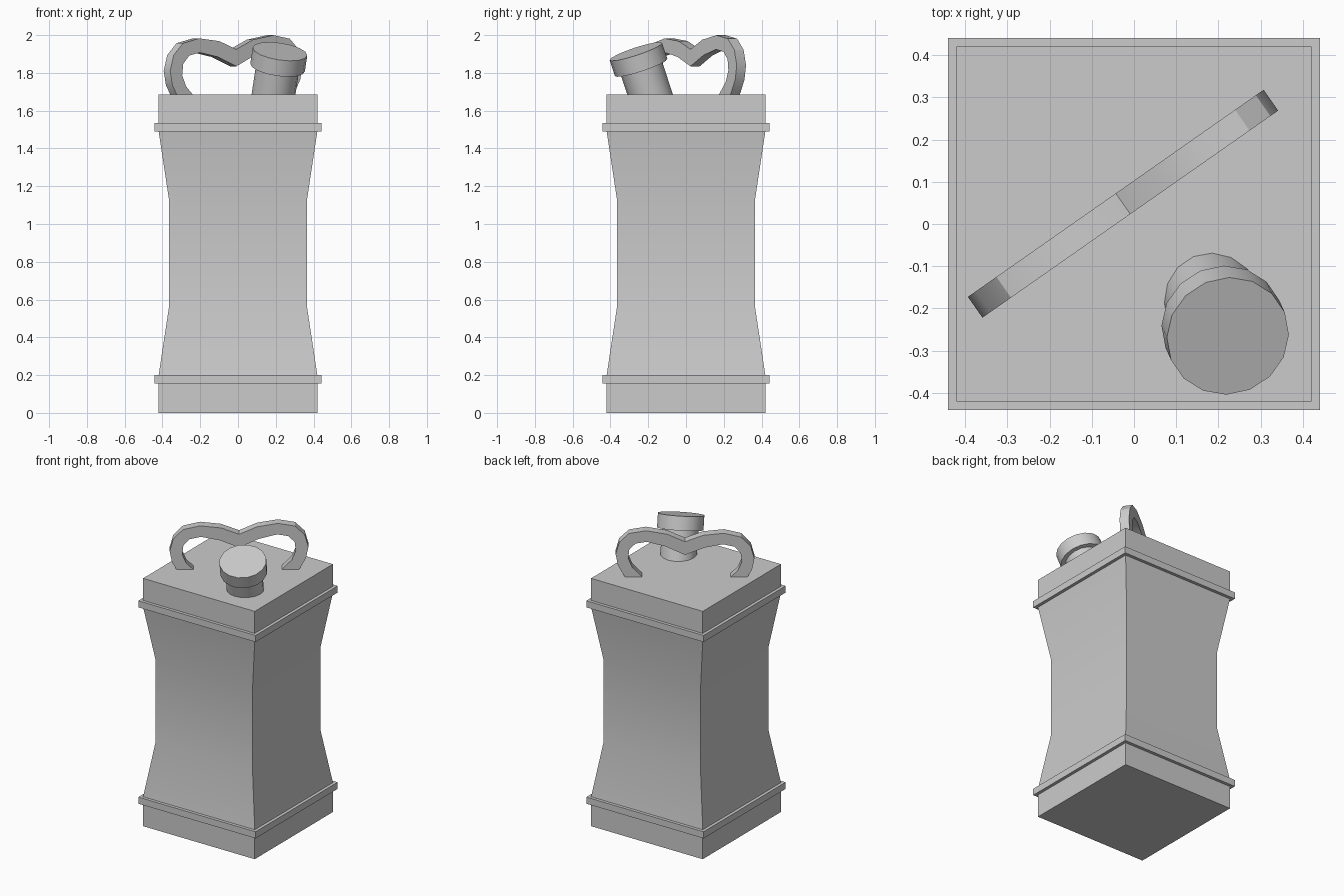
import bpy, bmesh, math
from mathutils import Vector, Matrix

cube = bpy.data.objects.get("Cube")
if cube:
    bpy.data.objects.remove(cube, do_unlink=True)

grey = bpy.data.materials.new("plain_grey")
grey.use_nodes = True
colour = (0.6, 0.6, 0.6, 1)
grey.diffuse_color = colour
grey.node_tree.nodes["Principled BSDF"].inputs["Base Color"].default_value = colour


def finish(name, bm, matrix=None):
    """Turn a bmesh into a smooth-by-angle object."""
    if matrix:
        bm.transform(matrix)
    bmesh.ops.recalc_face_normals(bm, faces=bm.faces)
    mesh = bpy.data.meshes.new(name)
    bm.to_mesh(mesh)
    bm.free()
    mesh.materials.append(grey)
    obj = bpy.data.objects.new(name, mesh)
    bpy.context.collection.objects.link(obj)
    bpy.ops.object.select_all(action='DESELECT')
    obj.select_set(True)
    bpy.context.view_layer.objects.active = obj
    bpy.ops.object.shade_smooth_by_angle(angle=math.radians(30))
    return obj


def loft(name, profile, sides, matrix=None, turn=0.0):
    """Stack regular rings of (radius, height) and cap both ends."""
    bm = bmesh.new()
    rings = []
    for r, z in profile:
        angles = [turn + math.tau * i / sides for i in range(sides)]
        rings.append([bm.verts.new((r * math.cos(a), r * math.sin(a), z)) for a in angles])
    for low, high in zip(rings, rings[1:]):
        for i in range(sides):
            j = (i + 1) % sides
            bm.faces.new((low[i], low[j], high[j], high[i]))
    bm.faces.new(rings[0][::-1])
    bm.faces.new(rings[-1])
    return finish(name, bm, matrix)


# Waisted square can with a raised band near each end
WIDE, BAND, WAIST = 0.42, 0.441, 0.364
body = [(WIDE, 0), (WIDE, 0.155), (BAND, 0.155), (BAND, 0.2), (WIDE, 0.2),
        (WAIST, 0.57), (WAIST, 1.12),
        (WIDE, 1.49), (BAND, 1.49), (BAND, 1.535), (WIDE, 1.535), (WIDE, 1.685)]
loft("can_body", [(h * math.sqrt(2), z) for h, z in body], 4, turn=math.pi / 4)

# Tilted spout and its wider cap
axis = Vector((0.15, -0.33, 1)).normalized()
tilt = Matrix.Translation((0.188, -0.19, 1.685)) @ Vector((0, 0, 1)).rotation_difference(axis).to_matrix().to_4x4()
loft("spout", [(0.115, -0.06), (0.115, 0.2)], 16, tilt)
loft("spout_cap", [(0.146, 0.153), (0.146, 0.243)], 16, tilt)

# Diagonal carry handle: half outline, mirrored, then extruded
outer = [(0.345, 1.64), (0.378, 1.685), (0.413, 1.75), (0.4275, 1.825), (0.405, 1.908),
         (0.345, 1.969), (0.24, 1.991), (0.11, 1.972), (0, 1.925)]
inner = [(0.235, 1.64), (0.272, 1.685), (0.325, 1.74), (0.35, 1.80), (0.343, 1.86),
         (0.305, 1.902), (0.235, 1.916), (0.12, 1.889), (0, 1.835)]
outline = (outer + [(-s, z) for s, z in outer[-2::-1]]
           + [(-s, z) for s, z in inner] + inner[-2::-1])
bm = bmesh.new()
THICK = 0.06
face = bm.faces.new([bm.verts.new((s, -THICK / 2, z + 0.035 * s)) for s, z in outline])
extruded = bmesh.ops.extrude_face_region(bm, geom=[face])["geom"]
bmesh.ops.translate(bm, vec=(0, THICK, 0),
                    verts=[v for v in extruded if isinstance(v, bmesh.types.BMVert)])
finish("carry_handle", bm,
       Matrix.Translation((-0.026, 0.048, 0)) @ Matrix.Rotation(math.radians(35), 4, 'Z'))
